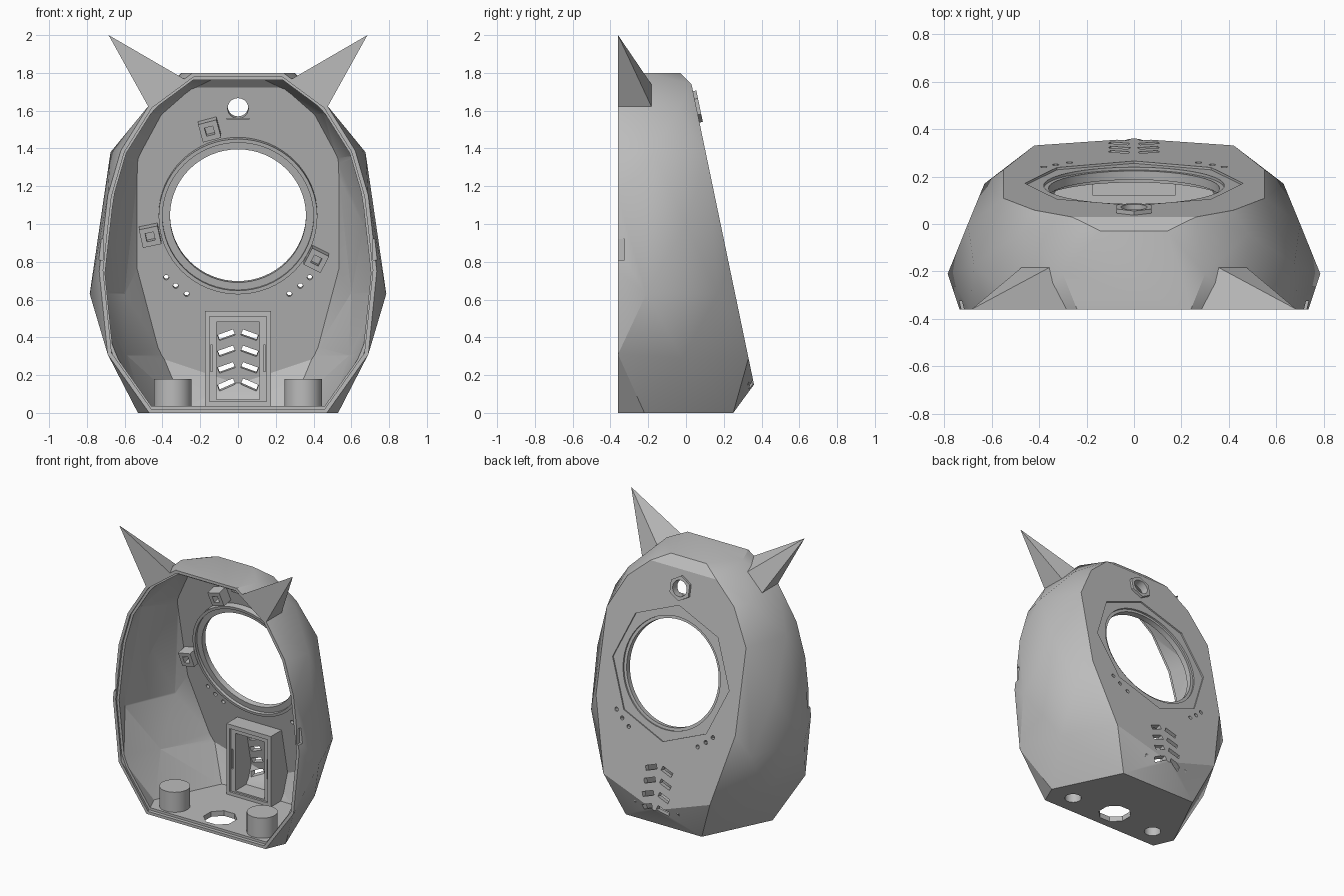
import bpy, bmesh, math
from mathutils import Vector, Matrix

if "Cube" in bpy.data.objects:
    bpy.data.objects.remove(bpy.data.objects["Cube"], do_unlink=True)

grey = bpy.data.materials.new("plain grey")
grey.use_nodes = True
grey.diffuse_color = (0.5, 0.5, 0.5, 1)
grey.node_tree.nodes["Principled BSDF"].inputs["Base Color"].default_value = (0.5, 0.5, 0.5, 1)

FRONT = -0.36
SLOPE = 0.208


def panel_y(z):
    return 0.36 - SLOPE * (z - 0.15)


def panel_frame(x, z, spin=0):
    """Frame on the sloping back panel: local z points out, local y up."""
    n = Vector((0, 1, SLOPE)).normalized()
    u = Vector((0, -n.z, n.y))
    rot = Matrix((u.cross(n), u, n)).transposed().to_4x4()
    return Matrix.Translation((x, panel_y(z), z)) @ rot @ Matrix.Rotation(spin, 4, "Z")


def finish(bm, name):
    bmesh.ops.recalc_face_normals(bm, faces=bm.faces)
    mesh = bpy.data.meshes.new(name)
    bm.to_mesh(mesh)
    bm.free()
    mesh.materials.append(grey)
    obj = bpy.data.objects.new(name, mesh)
    bpy.context.collection.objects.link(obj)
    return obj


def prism(name, frame, r, sides, low, high, stretch=1):
    bm = bmesh.new()
    bmesh.ops.create_cone(bm, cap_ends=True, segments=sides, radius1=r, radius2=r, depth=high - low)
    bmesh.ops.transform(bm, matrix=frame @ Matrix.Diagonal((stretch, 1, 1, 1))
                        @ Matrix.Translation((0, 0, (low + high) / 2)), verts=bm.verts)
    return finish(bm, name)


def box(name, size, frame):
    bm = bmesh.new()
    bmesh.ops.create_cube(bm, size=1, matrix=frame @ Matrix.Diagonal((*size, 1)))
    return finish(bm, name)


def hull(name, points):
    bm = bmesh.new()
    for p in points:
        bm.verts.new(p)
    bmesh.ops.convex_hull(bm, input=bm.verts)
    bmesh.ops.dissolve_limit(bm, angle_limit=0.02, verts=bm.verts, edges=bm.edges)
    return finish(bm, name)


def cut(obj, *cutters):
    """Subtract the cutters and remove them."""
    for c in cutters:
        mod = obj.modifiers.new("cut", "BOOLEAN")
        mod.operation, mod.solver, mod.object = "DIFFERENCE", "EXACT", c
        bpy.context.view_layer.objects.active = obj
        bpy.ops.object.modifier_apply(modifier=mod.name)
        bpy.data.objects.remove(c, do_unlink=True)


def cavity(planes, inset, back):
    """Block trimmed by the outer planes moved inwards."""
    bm = bmesh.new()
    bmesh.ops.create_cube(bm, size=4)
    trims = [(co - no * inset, no) for co, no in planes]
    trims.append((Vector((0, back, 0)), Vector((0, 1, 0))))
    for co, no in trims:
        res = bmesh.ops.bisect_plane(bm, geom=bm.verts[:] + bm.edges[:] + bm.faces[:],
                                     plane_co=co, plane_no=no, clear_outer=True, dist=1e-5)
        edges = [e for e in res["geom_cut"] if isinstance(e, bmesh.types.BMEdge) and e.is_boundary]
        if edges:
            bmesh.ops.edgenet_fill(bm, edges=edges)
    return finish(bm, "cavity")


# Faceted outer body: half outline, mirrored
half = [(x, FRONT, z) for x, z in ((0.47, 0), (0.69, 0.31), (0.735, 0.75), (0.69, 1.15),
                                   (0.62, 1.39), (0.47, 1.63), (0.24, 1.8))]
half += [(x, panel_y(z), z) for x, z in ((0, 0.15), (0.42, 0.29), (0.55, 0.78), (0.55, 1.36),
                                         (0.42, 1.6), (0.26, 1.74))]
half += [(0.53, -0.22, 0), (0.3, 0.25, 0), (0.62, -0.02, 0.29), (0.785, -0.21, 0.63),
         (0.63, 0.17, 0.63), (0.7, 0.0, 1.0), (0.675, -0.17, 1.38), (0.48, -0.04, 1.61),
         (0.14, -0.03, 1.8), (0.3, -0.21, 1.8)]
body = hull("body_shell", half + [(-x, y, z) for x, y, z in half])
planes = [(p.center.copy(), p.normal.copy()) for p in body.data.polygons if p.normal.y > -0.95]

# Hollow interior and stepped rim
cut(body, cavity(planes, 0.037, 2), cavity(planes, 0.02, FRONT + 0.025))

# Round window, octagonal recess and small top hole
CZ = 1.055
cut(body, prism("recess", panel_frame(0, CZ), 0.46, 8, -0.01, 0.1),
    prism("step", panel_frame(0, CZ), 0.38, 64, -0.022, 0.1),
    prism("window", panel_frame(0, CZ), 0.36, 64, -0.15, 0.1),
    prism("eyelet", panel_frame(0, 1.62), 0.055, 32, -0.15, 0.1))

# Vent slots and indicator holes
for s in (-1, 1):
    for z in (0.42, 0.335, 0.247, 0.16):
        cut(body, box("slot", (0.088, 0.032, 0.2), panel_frame(s * 0.062, z, s * math.radians(20))))
    for x, z in ((0.38, 0.725), (0.33, 0.68), (0.272, 0.637)):
        cut(body, prism("dot", panel_frame(s * x, z), 0.014, 12, -0.1, 0.05))
    # Side notches and floor mount holes
    cut(body, box("notch", (0.1, 0.07, 0.11), Matrix.Translation((s * 0.765, FRONT, 0.865))),
        prism("mount_hole", Matrix.Translation((s * 0.345, -0.22, 0)), 0.055, 24, -0.1, 0.12))
cut(body, prism("floor_hole", Matrix.Translation((0, -0.2, 0)) @ Matrix.Rotation(math.pi / 8, 4, "Z"),
                0.11, 8, -0.1, 0.1, 1.0))

# Inner window rings
parts = [body]
for name, r_out, r_in, depth in (("window_ring", 0.405, 0.36, 0.06), ("window_lip", 0.42, 0.4, 0.08)):
    ring = prism(name, panel_frame(0, CZ), r_out, 64, -depth, -0.025)
    cut(ring, prism("bore", panel_frame(0, CZ), r_in, 64, -0.2, 0.1))
    parts.append(ring)

# Hexagonal bushing round the top hole
bushing = prism("hex_bushing", panel_frame(0, 1.62), 0.085, 6, -0.02, 0.018)
cut(bushing, prism("bore", panel_frame(0, 1.62), 0.055, 32, -0.1, 0.1))
parts.append(bushing)
parts.append(box("inner_ledge", (0.12, 0.02, 0.008), Matrix.Translation((0, 0.02, 1.557))))

# Screw posts beside the window
for x, z, turn in ((-0.15, 1.515, -15), (-0.465, 0.955, -12), (0.415, 0.83, 27)):
    f = panel_frame(x, z, math.radians(turn))
    post = box("screw_post", (0.1, 0.1, 0.09), f @ Matrix.Translation((0, 0, -0.07)))
    cut(post, box("socket", (0.045, 0.045, 0.08), f @ Matrix.Translation((0, 0, -0.11))))
    parts.append(post)

# Rectangular frame behind the vents
profile = [(0.12, 0.02), (0.12, 0.54), (0.255, 0.54), (0.335, 0.16), (0.25, 0.02)]
frame = hull("vent_frame", [(x, y, z) for x in (-0.175, 0.175) for y, z in profile])
cut(frame, box("opening", (0.23, 0.6, 0.41), Matrix.Translation((0, 0.3, 0.275))),
    box("rebate", (0.3, 0.03, 0.45), Matrix.Translation((0, 0.12, 0.285))))
for s in (-1, 1):
    cut(frame, box("slit", (0.012, 0.1, 0.14), Matrix.Translation((s * 0.14, 0.15, 0.29))))
parts.append(frame)

# Floor posts and pointed ears
for s, side in ((1, "left"), (-1, "right")):
    post = prism(side + "_floor_post", Matrix.Translation((s * 0.345, -0.22, 0)), 0.1, 32, 0.02, 0.18)
    cut(post, prism("bore", Matrix.Translation((s * 0.345, -0.22, 0)), 0.055, 24, -0.1, 0.12))
    parts.append(post)
    ear = [(0.685, FRONT, 2), (0.28, FRONT, 1.765), (0.475, FRONT, 1.622),
           (0.35, -0.18, 1.735), (0.47, -0.18, 1.615)]
    parts.append(hull(side + "_ear", [(s * x, y, z) for x, y, z in ear]))

# Smooth shading with sharp edges kept
for obj in bpy.context.view_layer.objects:
    obj.select_set(obj in parts)
bpy.context.view_layer.objects.active = body
bpy.ops.object.shade_smooth_by_angle(angle=math.radians(30))
